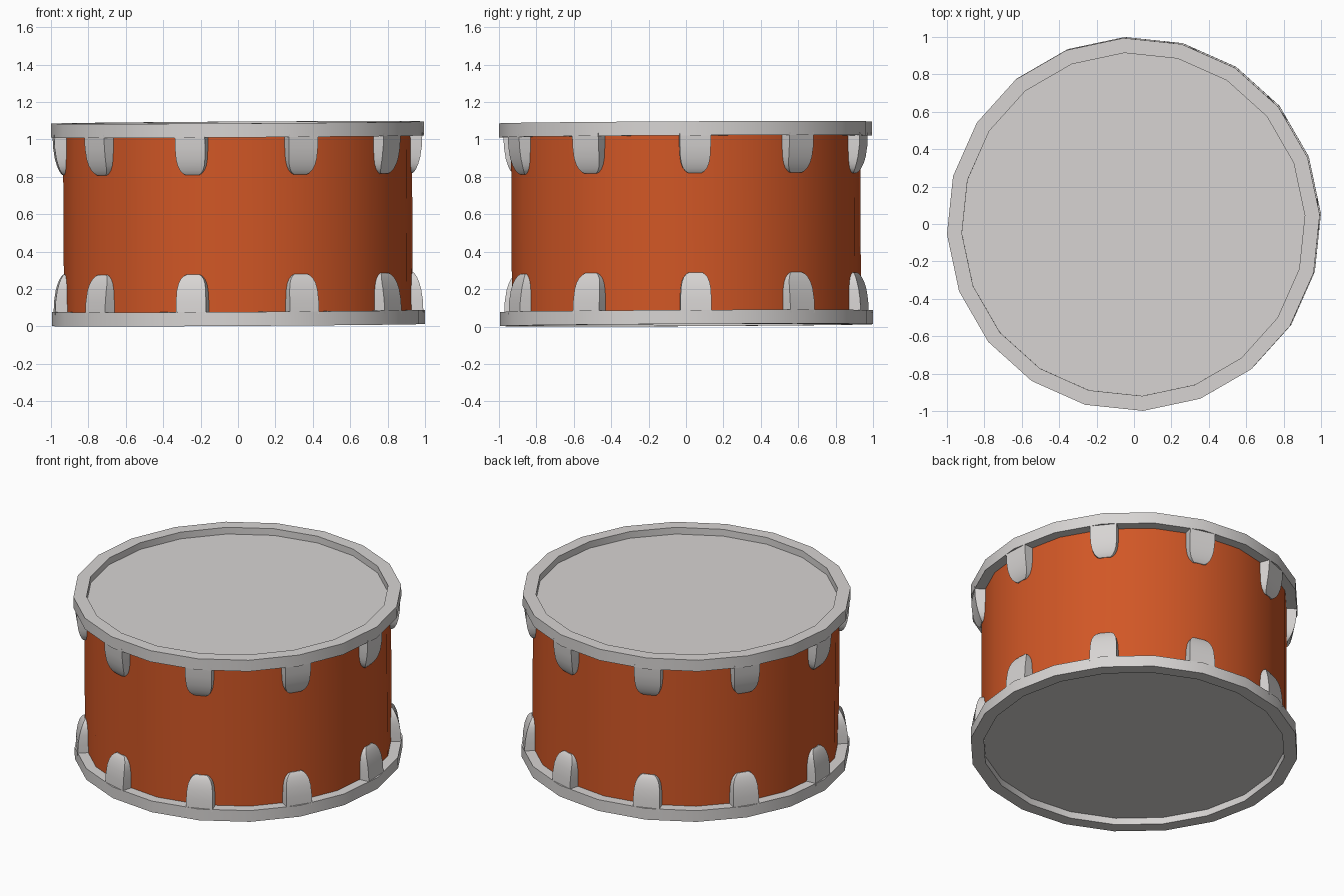
import bpy, bmesh, math
from mathutils import Matrix, Vector

if "Cube" in bpy.data.objects:
    bpy.data.objects.remove(bpy.data.objects["Cube"])

SIDES, TURN = 20, math.radians(3)
HEIGHT = 1.083                       # drum height along its own axis
# The drum leans very slightly
UP = Vector((-0.006, -0.005, 1)).normalized()
LEAN = (Matrix.Translation((0.003, 0.003, 0.0078))
        @ Vector((0, 0, 1)).rotation_difference(UP).to_matrix().to_4x4())


def material(name, rgb):
    m = bpy.data.materials.new(name)
    m.diffuse_color = (*rgb, 1)
    m.use_nodes = True
    m.node_tree.nodes["Principled BSDF"].inputs["Base Color"].default_value = m.diffuse_color
    return m


silver = material("silver grey", (0.68, 0.66, 0.65))
orange = material("burnt orange", (0.64, 0.095, 0.019))


def finish(name, bm, mat):
    bmesh.ops.recalc_face_normals(bm, faces=bm.faces)
    bm.transform(LEAN)
    mesh = bpy.data.meshes.new(name)
    bm.to_mesh(mesh)
    bm.free()
    mesh.materials.append(mat)
    ob = bpy.data.objects.new(name, mesh)
    bpy.context.collection.objects.link(ob)
    bpy.ops.object.select_all(action='DESELECT')
    ob.select_set(True)
    bpy.context.view_layer.objects.active = ob
    bpy.ops.object.shade_smooth_by_angle(angle=math.radians(30))


def lathe(name, profile, mat):
    """Closed (radius, z) profile swept round the drum axis."""
    bm = bmesh.new()
    rings = []
    for r, z in profile:
        ring = []
        for i in range(SIDES):
            a = TURN + i * math.tau / SIDES
            ring.append(bm.verts.new((r * math.cos(a), r * math.sin(a), z)))
        rings.append(ring)
    for k, low in enumerate(rings):
        high = rings[(k + 1) % len(rings)]
        for i in range(SIDES):
            j = (i + 1) % SIDES
            bm.faces.new((low[i], low[j], high[j], high[i]))
    finish(name, bm, mat)


def cylinder(name, r, z0, z1, mat):
    bm = bmesh.new()
    bmesh.ops.create_cone(bm, cap_ends=True, segments=SIDES,
                          radius1=r, radius2=r, depth=z1 - z0)
    # align a corner with the rim corners
    offset = min(math.atan2(v.co.y, v.co.x) % (math.tau / SIDES) for v in bm.verts)
    bm.transform(Matrix.Translation((0, 0, (z0 + z1) / 2))
                 @ Matrix.Rotation(TURN - offset, 4, 'Z'))
    finish(name, bm, mat)


def lug(name, angle, flip):
    # rows of (height, half width, outer radius), inner side hidden in the shell
    rows = [(0.06, 0.083, 0.986), (0.13, 0.083, 0.983), (0.19, 0.08, 0.974),
            (0.225, 0.074, 0.964), (0.25, 0.064, 0.954), (0.267, 0.05, 0.944),
            (0.276, 0.035, 0.936)]
    bm = bmesh.new()
    loops = []
    for z, w, r in rows:
        loops.append([bm.verts.new(c) for c in
                      ((0.90, -w, z), (r, -w, z), (r, w, z), (0.90, w, z))])
    for a, b in zip(loops, loops[1:]):
        for i in range(4):
            j = (i + 1) % 4
            bm.faces.new((a[i], a[j], b[j], b[i]))
    bm.faces.new(loops[0])
    bm.faces.new(loops[-1])
    if flip:
        bm.transform(Matrix.Translation((0, 0, HEIGHT)) @ Matrix.Scale(-1, 4, (0, 0, 1)))
    bm.transform(Matrix.Rotation(angle, 4, 'Z'))
    finish(name, bm, silver)


# Shell
cylinder("shell", 0.934, 0.05, HEIGHT - 0.05, orange)

# Hoops, recessed heads and lugs at both ends
for end, flip in (("bottom", False), ("top", True)):
    def level(z):
        return HEIGHT - z if flip else z
    lathe(end + "_hoop", [(0.918, level(0)), (0.998, level(0)),
                          (0.998, level(0.075)), (0.918, level(0.075))], silver)
    z0, z1 = sorted((level(0.045), level(0.06)))
    cylinder(end + "_head", 0.92, z0, z1, silver)
    for n in range(10):
        lug(f"{end}_lug_{n + 1}", TURN + n * math.tau / 10, flip)
